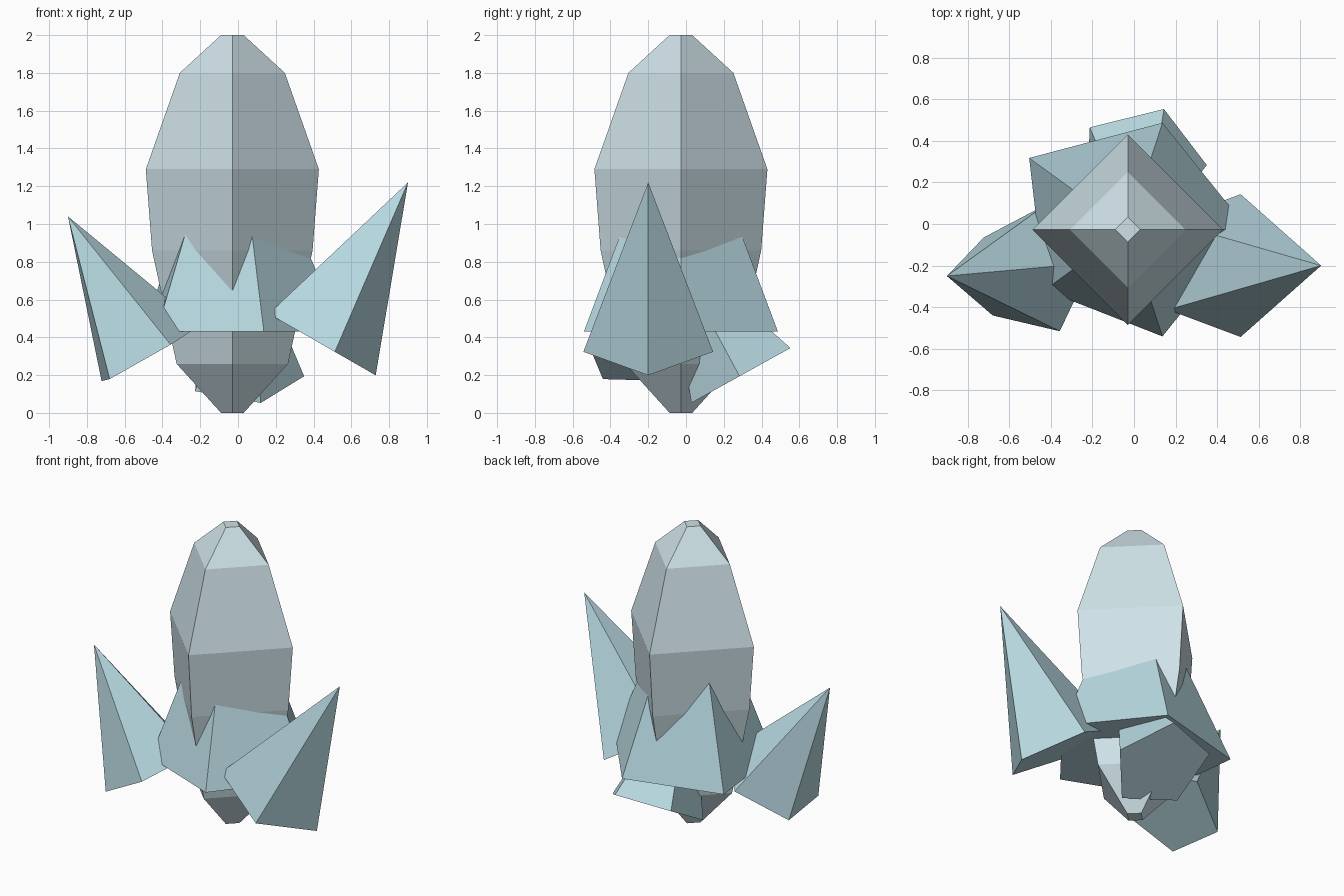
import bpy, bmesh
from math import cos, sin, radians
from mathutils import Vector, Matrix

if "Cube" in bpy.data.objects:
    bpy.data.objects.remove(bpy.data.objects["Cube"])


def material(name, color):
    m = bpy.data.materials.new(name)
    m.diffuse_color = color
    m.use_nodes = True
    m.node_tree.nodes["Principled BSDF"].inputs["Base Color"].default_value = m.diffuse_color
    return m


pale = material("pale_crystal", (0.62, 0.76, 0.81, 1))
blue = material("blue_crystal", (0.47, 0.68, 0.74, 1))


def make_object(name, bm, mat):
    bmesh.ops.recalc_face_normals(bm, faces=bm.faces)
    mesh = bpy.data.meshes.new(name)
    bm.to_mesh(mesh)
    bm.free()
    mesh.materials.append(mat)
    ob = bpy.data.objects.new(name, mesh)
    bpy.context.collection.objects.link(ob)
    return ob


def pyramid(name, base, apex):
    """Closed spike from a base polygon to an apex."""
    bm = bmesh.new()
    ring = [bm.verts.new(p) for p in base]
    tip = bm.verts.new(apex)
    bm.faces.new(ring)
    for i, v in enumerate(ring):
        bm.faces.new((v, ring[(i + 1) % len(ring)], tip))
    return make_object(name, bm, blue)


def pentagon(center, apex, corner):
    """Regular base around the spike axis, starting at one corner."""
    c = Vector(center)
    axis = (Vector(apex) - c).normalized()
    arm = Vector(corner) - c
    arm = (arm - axis * arm.dot(axis)).normalized() * arm.length
    return [c + Matrix.Rotation(radians(72 * i), 3, axis) @ arm for i in range(5)]


# Main crystal: four-sided lathed profile (radius, height)
profile = [(0.06, 0), (0.295, 0.26), (0.425, 0.86),
           (0.458, 1.29), (0.278, 1.8), (0.06, 2)]
cx, cy = -0.03, -0.027
bm = bmesh.new()
rings = [[bm.verts.new((cx + r * cos(radians(90 * i)), cy + r * sin(radians(90 * i)), z))
          for i in range(4)] for r, z in profile]
for lo, hi in zip(rings, rings[1:]):
    for i in range(4):
        j = (i + 1) % 4
        bm.faces.new((lo[i], lo[j], hi[j], hi[i]))
bm.faces.new(rings[0])
bm.faces.new(rings[-1])
make_object("main_crystal", bm, pale)

# Wide collar crystal, its tip hidden inside the main crystal
radii = [0.58, 0.54, 0.586, 0.495, 0.54]
collar = [(cx + r * cos(radians(72 * i)), cy + r * sin(radians(72 * i)), 0.43)
          for i, r in enumerate(radii)]
pyramid("collar_crystal", collar, (cx, cy, 1.8))

# Leaning side spikes and the low rear crystal: centre, apex, one base corner
spikes = {
    "right_spike": ((0.416, -0.2, 0.379), (0.9, -0.2, 1.22), (0.735, -0.2, 0.21)),
    "left_spike": ((-0.477, -0.223, 0.303), (-0.9, -0.25, 1.04), (-0.68, -0.44, 0.18)),
    "rear_crystal": ((0.035, 0.294, 0.2), (0.035, -0.118, 0.943), (0.35, 0.28, 0.2)),
}
for name, (center, apex, corner) in spikes.items():
    pyramid(name, pentagon(center, apex, corner), apex)
